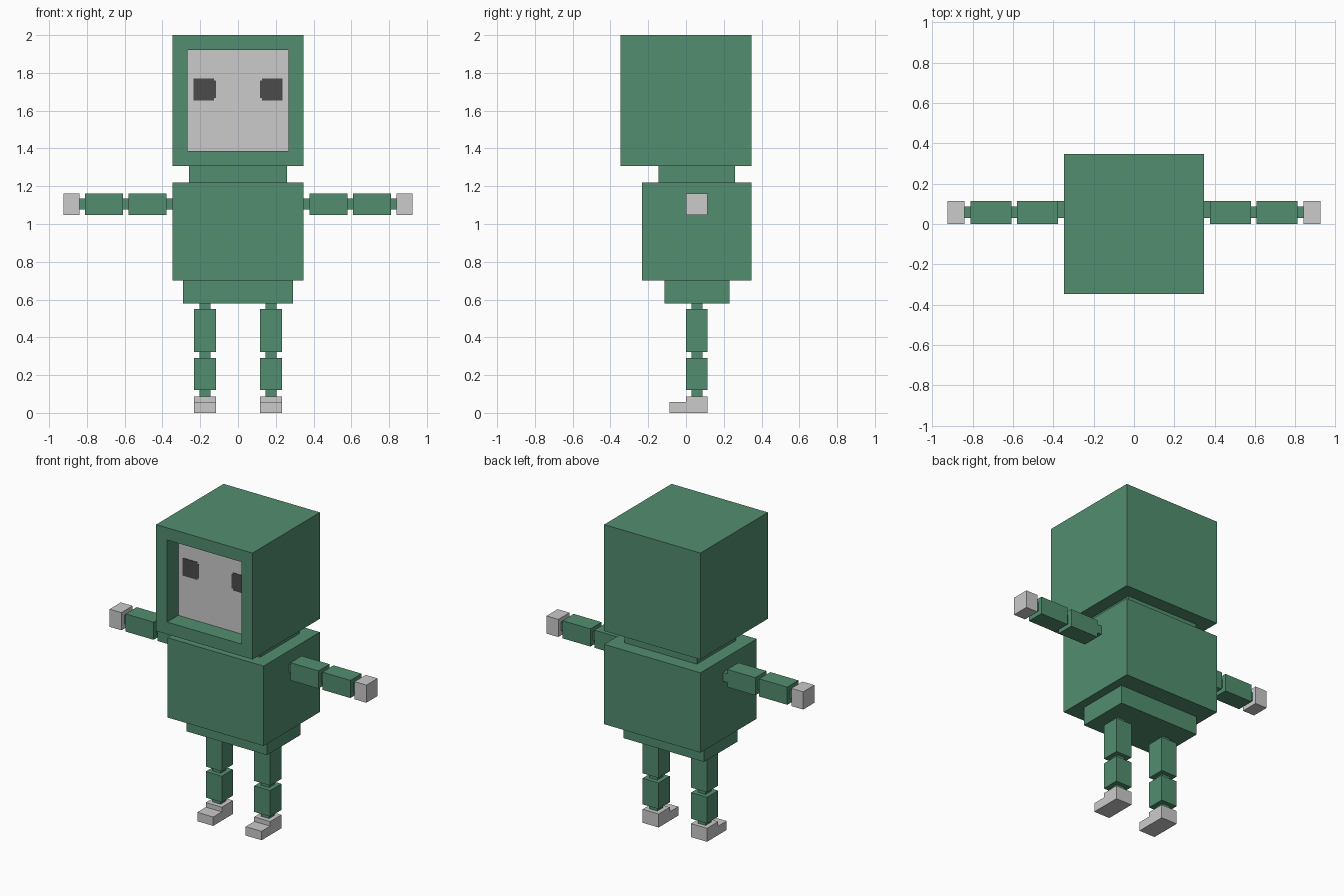
import bpy
import bmesh
from mathutils import Vector

cube = bpy.data.objects.get("Cube")
if cube:
    bpy.data.objects.remove(cube, do_unlink=True)


def make_material(name, rgb):
    mat = bpy.data.materials.new(name)
    mat.use_nodes = True
    mat.diffuse_color = (*rgb, 1)
    mat.node_tree.nodes["Principled BSDF"].inputs["Base Color"].default_value = (*rgb, 1)
    return mat


green = make_material("suit green", (0.085, 0.271, 0.162))
grey = make_material("pale grey", (0.597, 0.597, 0.597))
dark = make_material("eye dark grey", (0.07, 0.07, 0.07))


def finish(name, bm, *mats):
    bmesh.ops.recalc_face_normals(bm, faces=bm.faces)
    mesh = bpy.data.meshes.new(name)
    bm.to_mesh(mesh)
    bm.free()
    for mat in mats:
        mesh.materials.append(mat)
    obj = bpy.data.objects.new(name, mesh)
    bpy.context.collection.objects.link(obj)
    return obj


def box_mesh(xs, ys, zs):
    """Box between the given limits on each axis."""
    bm = bmesh.new()
    bmesh.ops.create_cube(bm, size=1)
    for v in bm.verts:
        v.co = Vector([(a + b) / 2 + c * abs(b - a)
                       for (a, b), c in zip((xs, ys, zs), v.co)])
    return bm


def box(name, xs, ys, zs, mat=green):
    return finish(name, box_mesh(xs, ys, zs), mat)


def prism(name, points, offset, mat):
    """Flat outline extruded along an offset."""
    bm = bmesh.new()
    face = bm.faces.new([bm.verts.new(p) for p in points])
    ext = bmesh.ops.extrude_face_region(bm, geom=[face])
    verts = [g for g in ext["geom"] if isinstance(g, bmesh.types.BMVert)]
    bmesh.ops.translate(bm, verts=verts, vec=offset)
    return finish(name, bm, mat)


# Head: cube hood with a recessed face opening
H = 0.347
bm = box_mesh((-H, H), (-H, H), (1.307, 2))
front = min(bm.faces, key=lambda f: f.calc_center_median().y)
bmesh.ops.inset_individual(bm, faces=[front], thickness=0.112)
face = bmesh.ops.extrude_discrete_faces(bm, faces=[front])["faces"][0]
bmesh.ops.translate(bm, verts=face.verts, vec=(0, 0.115, 0))
face.material_index = 1
finish("head", bm, green, grey)

# Body blocks
box("neck", (-0.26, 0.26), (-0.145, 0.26), (1.22, 1.307))
box("torso", (-H, H), (-0.232, H), (0.70, 1.22))
box("pelvis", (-0.29, 0.29), (-0.115, 0.23), (0.58, 0.70))

LIMB_Y = (0, 0.115)
JOINT_Y = (0.03, 0.087)

for side, s in (("left", 1), ("right", -1)):
    # Eye: thin plate with stepped inner corners
    inner, step, outer, low, high, n = 0.117, 0.128, 0.235, 1.655, 1.77, 0.011
    outline = [(outer, low), (step, low), (step, low + n), (inner, low + n),
               (inner, high - n), (step, high - n), (step, high), (outer, high)]
    prism(side + "_eye", [(s * x, -0.232, z) for x, z in outline],
          (0, -0.003, 0), dark)

    # Arm, from shoulder to hand
    arm_z, joint_z = (1.047, 1.162), (1.077, 1.134)
    for name, a, b, ys, zs, mat in (
            ("shoulder_joint", H, 0.378, (0.03, 0.115), joint_z, green),
            ("upper_arm", 0.378, 0.58, LIMB_Y, arm_z, green),
            ("elbow_joint", 0.58, 0.608, JOINT_Y, joint_z, green),
            ("forearm", 0.608, 0.81, LIMB_Y, arm_z, green),
            ("wrist_joint", 0.81, 0.84, JOINT_Y, joint_z, green),
            ("hand", 0.84, 0.925, LIMB_Y, arm_z, grey)):
        box(f"{side}_{name}", (s * a, s * b), ys, zs, mat)

    # Leg, from hip to ankle
    wide, thin = (s * 0.117, s * 0.232), (s * 0.146, s * 0.203)
    for name, xs, ys, zs in (
            ("hip_joint", thin, JOINT_Y, (0.55, 0.58)),
            ("thigh", wide, LIMB_Y, (0.322, 0.55)),
            ("knee_joint", thin, JOINT_Y, (0.29, 0.322)),
            ("shin", wide, LIMB_Y, (0.12, 0.29)),
            ("ankle_joint", thin, JOINT_Y, (0.088, 0.12))):
        box(f"{side}_{name}", xs, ys, zs)

    # Foot: stepped side profile with a lower toe
    profile = [(-0.088, 0), (0.115, 0), (0.115, 0.088),
               (0, 0.088), (0, 0.058), (-0.088, 0.058)]
    prism(side + "_foot", [(wide[0], y, z) for y, z in profile],
          (wide[1] - wide[0], 0, 0), grey)
